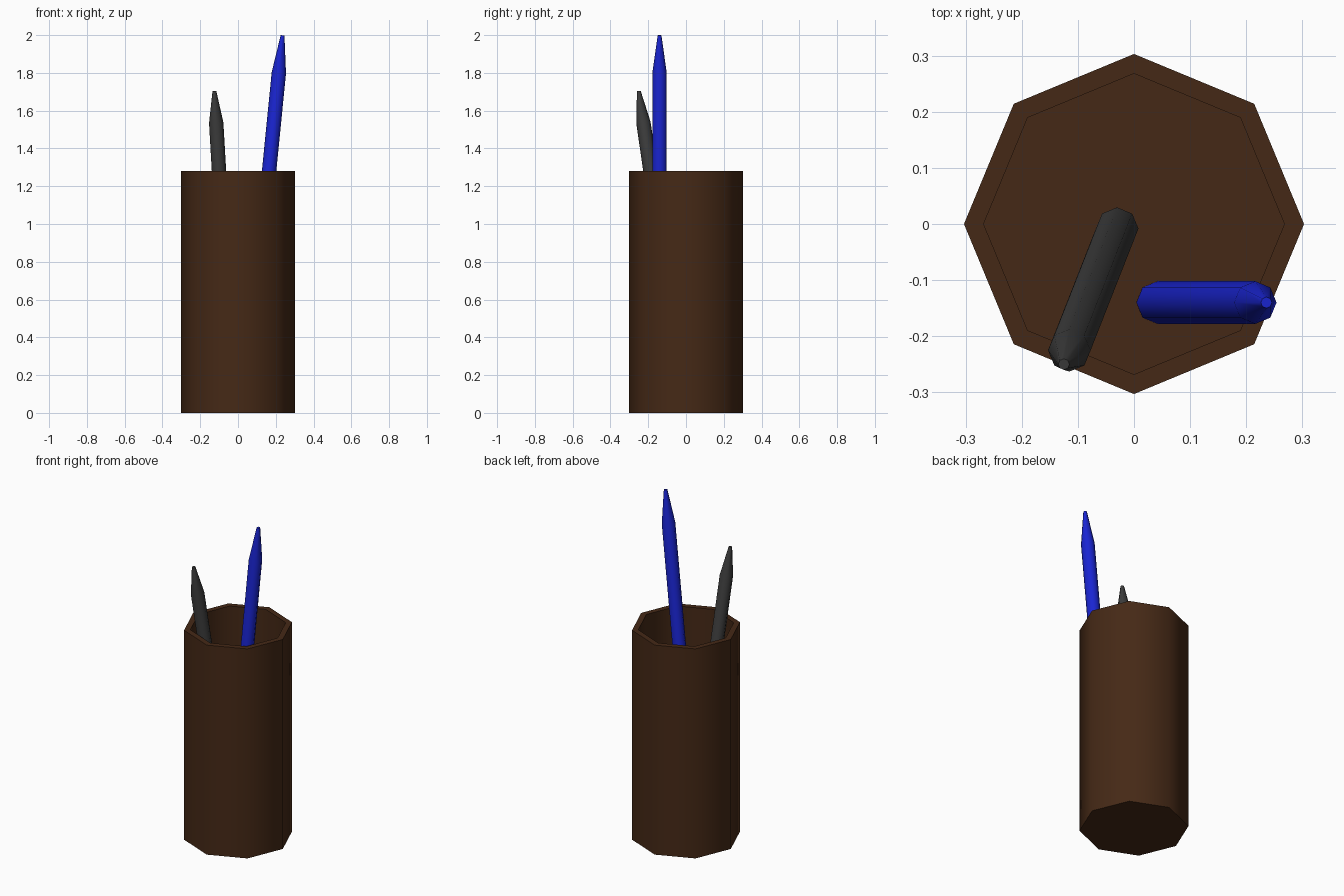
import bpy, bmesh, math
from mathutils import Vector

if "Cube" in bpy.data.objects:
    bpy.data.objects.remove(bpy.data.objects["Cube"])

SIDES = 8


def material(name, rgb):
    m = bpy.data.materials.new(name)
    m.diffuse_color = (*rgb, 1)
    m.use_nodes = True
    m.node_tree.nodes["Principled BSDF"].inputs["Base Color"].default_value = m.diffuse_color
    return m


def lathe(name, profile, mat):
    """Stack octagonal rings of (radius, z) and cap both ends."""
    bm = bmesh.new()
    rings = []
    for r, z in profile:
        rings.append([bm.verts.new((r * math.cos(i * math.tau / SIDES),
                                    r * math.sin(i * math.tau / SIDES), z))
                      for i in range(SIDES)])
    for a, b in zip(rings, rings[1:]):
        for i in range(SIDES):
            j = (i + 1) % SIDES
            bm.faces.new((a[i], a[j], b[j], b[i]))
    bm.faces.new(rings[0][::-1])
    bm.faces.new(rings[-1])
    bmesh.ops.recalc_face_normals(bm, faces=bm.faces)
    me = bpy.data.meshes.new(name)
    bm.to_mesh(me)
    bm.free()
    me.materials.append(mat)
    ob = bpy.data.objects.new(name, me)
    bpy.context.collection.objects.link(ob)
    bpy.ops.object.select_all(action='DESELECT')
    ob.select_set(True)
    bpy.context.view_layer.objects.active = ob
    bpy.ops.object.shade_smooth_by_angle(angle=math.radians(60))
    return ob


def pencil(name, base, tip, point_length, mat):
    """Octagonal pencil leaning from base to tip with a tapered point."""
    base, axis = Vector(base), Vector(tip) - Vector(base)
    n = axis.length
    ob = lathe(name, [(0.038, 0), (0.038, n - point_length), (0.01, n)], mat)
    ob.location = base
    ob.rotation_mode = 'QUATERNION'
    ob.rotation_quaternion = Vector((0, 0, 1)).rotation_difference(axis)


# Cup: outer wall, rim, inner wall, inner floor
lathe("cup", [(0.303, 0), (0.303, 1.28), (0.268, 1.28), (0.268, 0.04)],
      material("brown", (0.06, 0.022, 0.008)))

# Pencils resting inside the cup
pencil("blue_pencil", (0.042, -0.14, 0.045), (0.236, -0.14, 1.999), 0.2,
       material("blue", (0.01, 0.018, 0.64)))
pencil("grey_pencil", (-0.03, -0.008, 0.05), (-0.125, -0.25, 1.704), 0.17,
       material("dark_grey", (0.045, 0.045, 0.045)))
